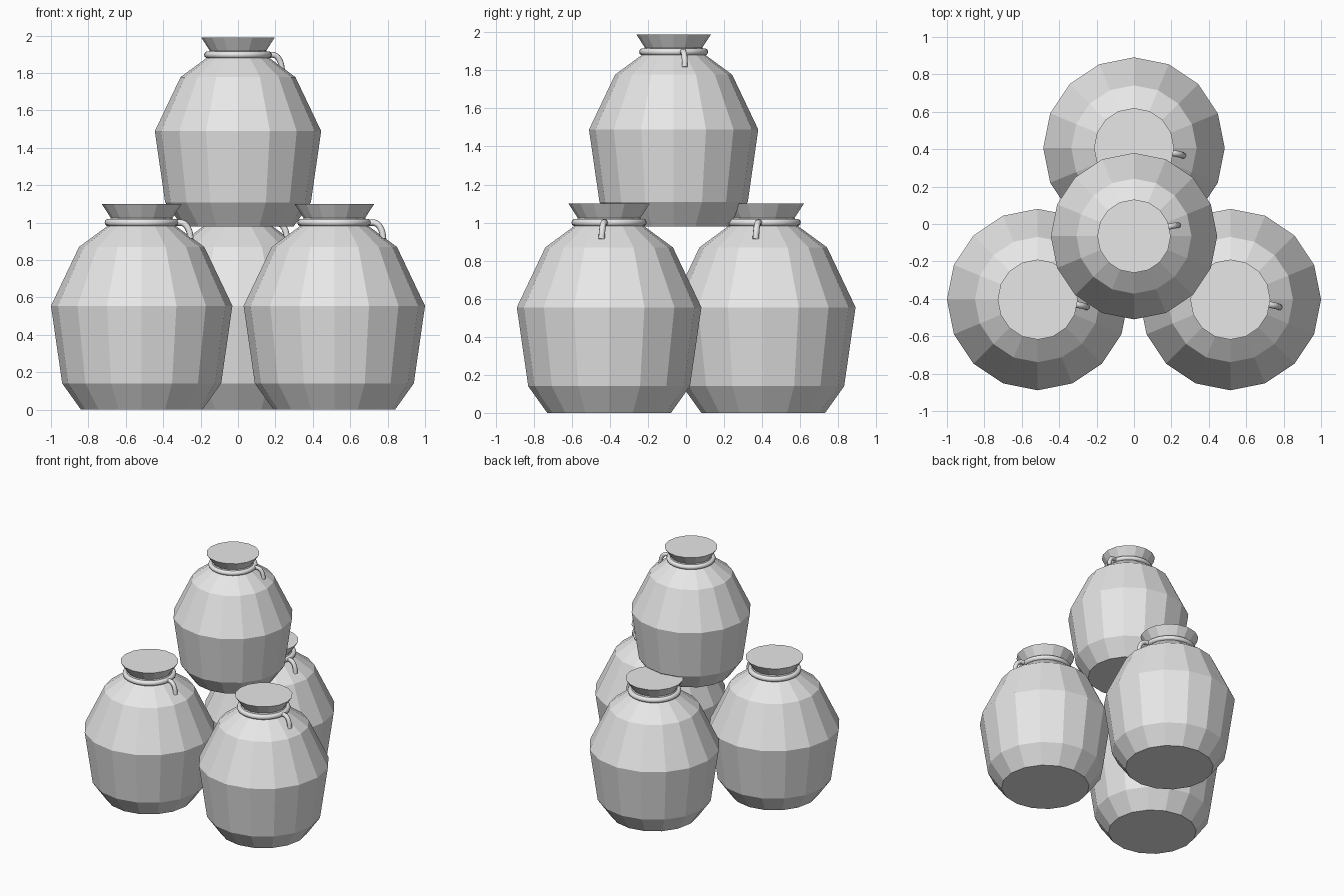
import bpy
import bmesh
from math import cos, sin, pi, radians
from mathutils import Matrix

if "Cube" in bpy.data.objects:
    bpy.data.objects.remove(bpy.data.objects["Cube"], do_unlink=True)

grey = bpy.data.materials.new("sack grey")
grey.use_nodes = True
grey.diffuse_color = (0.8, 0.8, 0.8, 1)
grey.node_tree.nodes["Principled BSDF"].inputs["Base Color"].default_value = (0.8, 0.8, 0.8, 1)

SIDES = 16
# radius, height from the base to the flared mouth
PROFILE = [(0.325, 0), (0.425, 0.14), (0.485, 0.555), (0.335, 0.87),
           (0.185, 0.98), (0.165, 1.025), (0.214, 1.10)]


def finish(obj, place):
    obj.data.materials.append(grey)
    obj.matrix_world = place
    return obj


def make_sack(name, place):
    """Faceted body with flat base and closed mouth."""
    bm = bmesh.new()
    rings = [[bm.verts.new((r * cos(2 * pi * i / SIDES), r * sin(2 * pi * i / SIDES), z))
              for i in range(SIDES)] for r, z in PROFILE]
    for low, high in zip(rings, rings[1:]):
        for i in range(SIDES):
            j = (i + 1) % SIDES
            bm.faces.new((low[i], low[j], high[j], high[i]))
    bm.faces.new(rings[0][::-1])
    bm.faces.new(rings[-1])
    mesh = bpy.data.meshes.new(name)
    bm.to_mesh(mesh)
    bm.free()
    obj = bpy.data.objects.new(name, mesh)
    bpy.context.collection.objects.link(obj)
    finish(obj, place)


def make_rope(name, place):
    """Ring tied round the neck."""
    bpy.ops.mesh.primitive_torus_add(major_radius=0.178, minor_radius=0.02,
                                     major_segments=32, minor_segments=10)
    ring = bpy.context.object
    ring.name = name + "_neck_rope"
    bpy.ops.object.shade_smooth()
    finish(ring, place @ Matrix.Translation((0, 0, 1.0)))

    # Loose end hanging over the shoulder
    curve = bpy.data.curves.new(name + "_rope_end", "CURVE")
    curve.dimensions = "3D"
    curve.bevel_depth = 0.017
    curve.bevel_resolution = 2
    curve.resolution_u = 6
    curve.use_fill_caps = True
    path = [(0.18, -0.02, 1.0), (0.225, -0.03, 0.995),
            (0.252, -0.036, 0.96), (0.262, -0.04, 0.912)]
    spline = curve.splines.new("BEZIER")
    spline.bezier_points.add(len(path) - 1)
    for point, co in zip(spline.bezier_points, path):
        point.co = co
        point.handle_left_type = point.handle_right_type = "AUTO"
    end = bpy.data.objects.new(curve.name, curve)
    bpy.context.collection.objects.link(end)
    finish(end, place)


# Three sacks on the ground and a smaller one, turned, on top
SACKS = [("front_right_sack", (-0.515, -0.404, 0), 1, 0),
         ("front_left_sack", (0.515, -0.404, 0), 1, 0),
         ("back_sack", (0, 0.406, 0), 1, 0),
         ("top_sack", (0, -0.065, 0.98), 0.917, 22.5)]
for name, spot, size, turn in SACKS:
    place = (Matrix.Translation(spot) @ Matrix.Rotation(radians(turn), 4, "Z")
             @ Matrix.Scale(size, 4))
    make_sack(name, place)
    make_rope(name, place)
